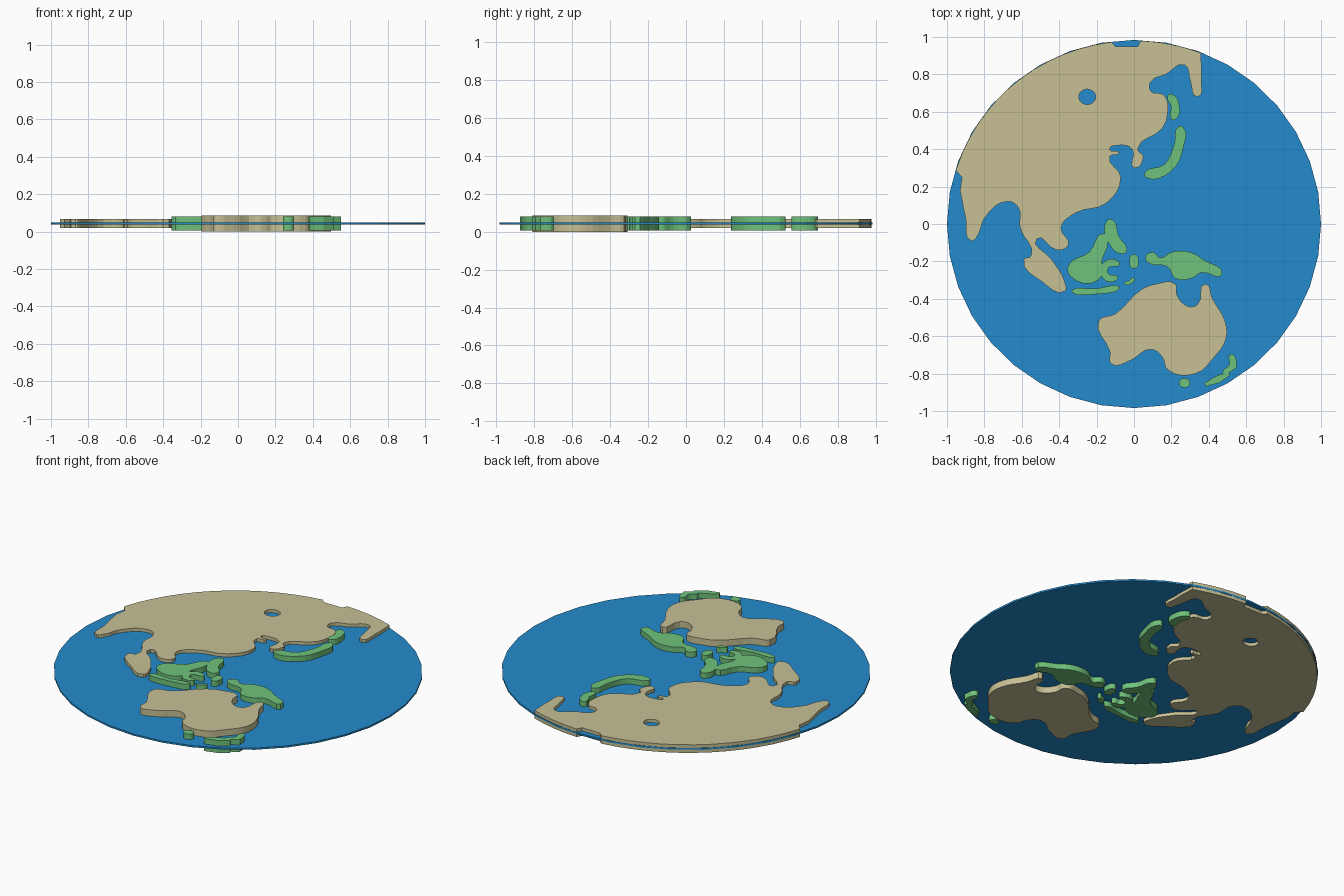
import bpy
import bmesh
import math
from mathutils import Vector

UNIT = 0.01          # outlines are written in hundredths
MIDDLE = 0.043       # height of the ocean sheet's middle
SQUASH = 0.984       # the disc is very slightly oval

cube = bpy.data.objects.get("Cube")
if cube:
    bpy.data.objects.remove(cube, do_unlink=True)


def make_material(name, red, green, blue):
    material = bpy.data.materials.new(name)
    material.use_nodes = True
    colour = (red, green, blue, 1)
    material.diffuse_color = colour
    material.node_tree.nodes["Principled BSDF"].inputs["Base Color"].default_value = colour
    return material


ocean_blue = make_material("ocean_blue", 0.017, 0.26, 0.61)
dry_tan = make_material("dry_tan", 0.57, 0.53, 0.3)
forest_green = make_material("forest_green", 0.16, 0.54, 0.2)


def arc(start, end, steps, centre=(0, 0), radius=(99.6, 98)):
    """Points along an oval between two angles in degrees."""
    points = []
    for step in range(steps):
        angle = math.radians(start + (end - start) * step / (steps - 1))
        points.append((centre[0] + radius[0] * math.cos(angle),
                       centre[1] + radius[1] * math.sin(angle)))
    return points


def blob(centre, radius):
    """A small round outline."""
    return arc(0, 300, 6, centre, radius)


def ribbon(half_width, *path):
    """A long island outline: a path with width, narrowed at both ends."""
    path = [Vector(point) for point in path]
    last = len(path) - 1
    left, right = [], []
    for index, point in enumerate(path):
        along = path[min(index + 1, last)] - path[max(index - 1, 0)]
        width = half_width * (0.5 if index in (0, last) else 1)
        offset = Vector((-along.y, along.x)).normalized() * width
        left.append(point + offset)
        right.append(point - offset)
    return left + right[::-1]


def add_outline(curve, outline):
    """Add a closed soft coastline; points near the rim stay sharp."""
    spline = curve.splines.new("BEZIER")
    spline.bezier_points.add(len(outline) - 1)
    spline.use_cyclic_u = True
    spline.resolution_u = 4
    for knot, (x, y) in zip(spline.bezier_points, outline):
        knot.co = (x * UNIT, y * UNIT, 0)
        kind = "VECTOR" if math.hypot(x, y) > 93 else "AUTO"
        knot.handle_left_type = knot.handle_right_type = kind


def is_left(point, line):
    """True when the point lies to the left of a directed line."""
    start, end = (Vector(p) * UNIT for p in line)
    along, across = end - start, point.to_2d() - start
    return along.x * across.y - along.y * across.x > 0


def make_land(name, outlines, half_height, base, cuts=(), is_green=None):
    """Extrude outlines through the ocean, then paint faces by a rule."""
    curve = bpy.data.curves.new(name + "_outline", "CURVE")
    curve.dimensions = "2D"
    curve.fill_mode = "BOTH"
    curve.extrude = half_height
    for outline in outlines:
        add_outline(curve, outline)
    helper = bpy.data.objects.new(name + "_outline", curve)
    bpy.context.collection.objects.link(helper)
    depsgraph = bpy.context.evaluated_depsgraph_get()
    mesh = bpy.data.meshes.new_from_object(helper.evaluated_get(depsgraph))
    bpy.data.objects.remove(helper, do_unlink=True)

    bm = bmesh.new()
    bm.from_mesh(mesh)
    bmesh.ops.remove_doubles(bm, verts=bm.verts, dist=0.0001)
    bmesh.ops.recalc_face_normals(bm, faces=bm.faces)
    for line in cuts:
        start, end = (Vector(p).to_3d() * UNIT for p in line)
        normal = (end - start).cross(Vector((0, 0, 1)))
        bmesh.ops.bisect_plane(bm, geom=bm.verts[:] + bm.edges[:] + bm.faces[:],
                               plane_co=start, plane_no=normal)
    bm.normal_update()
    for face in bm.faces:
        face.smooth = False
        face.material_index = int(bool(is_green and is_green(face)))
    bm.to_mesh(mesh)
    bm.free()

    mesh.materials.clear()
    mesh.materials.append(base)
    if is_green:
        mesh.materials.append(forest_green)
    mesh.name = name
    land = bpy.data.objects.new(name, mesh)
    land.location.z = MIDDLE
    bpy.context.collection.objects.link(land)


def make_island(name, outline):
    make_land(name, [outline], 0.037, forest_green)


# Ocean sheet
bpy.ops.mesh.primitive_cylinder_add(vertices=36, radius=1, depth=0.01,
                                    location=(0, 0, MIDDLE))
ocean = bpy.context.object
ocean.name = "ocean_disc"
ocean.scale.y = SQUASH
ocean.data.materials.append(ocean_blue)

# Large northern continent, with a lake hole and a green north-east
south_coast = [
    (-92, 25), (-93, 18), (-90, 3), (-87, -9), (-83, -5), (-80, 3), (-68, 12),
    (-62, 9), (-61, -2), (-55, -17), (-59, -19), (-49, -31), (-37, -36),
    (-37, -31), (-44, -19), (-52, -8), (-41, -14), (-35, -11), (-39, -2),
    (-31, 6), (-15, 11),
]
east_coast = [
    (-7, 25), (-13, 36), (-8, 38), (-13, 40), (-9, 42), (-1, 40), (0, 30),
    (5, 36), (2, 40), (15, 51), (18, 59), (16, 69), (9, 71), (9, 76), (17, 80),
    (27, 85), (30, 77), (34, 68), (36, 78),
]
inlet = [(2, 95), (-10, 95)]
continent = south_coast + east_coast + arc(69, 88, 5) + inlet + arc(97, 163, 14)
lake = blob((-25, 68), (4.5, 4))
north_cuts = [((-12, 98), (-5, 84)), ((-5, 84), (12, 76))]


def north_green(face):
    centre = face.calc_center_median()
    return all(is_left(centre, line) for line in north_cuts)


make_land("northern_continent", [continent, lake], 0.024, dry_tan,
          north_cuts, north_green)

# Southern continent, green in the south-east and on its eastern cliffs
southern = [
    (-19, -52), (-10, -48), (4, -35), (12, -32), (22, -32), (23, -38),
    (29, -44), (34, -43), (38, -32), (42, -40), (49, -53), (49, -62),
    (43, -71), (33, -80), (18, -78), (15, -71), (9, -67), (-2, -73),
    (-12, -75), (-13, -68),
]
south_cuts = [((49, -62), (33, -72)), ((33, -72), (17, -76))]


def south_green(face):
    centre = face.calc_center_median()
    cliff = abs(face.normal.z) < 0.5 and face.normal.x > 0
    return cliff or any(is_left(centre, line) for line in south_cuts)


make_land("southern_continent", [southern], MIDDLE, dry_tan, south_cuts, south_green)

# Broad green islands
make_island("large_jungle_island", [
    (-16, -5), (-14, -10), (-17, -19), (-19, -30), (-34, -28), (-35, -22),
    (-24, -15)])
make_island("bird_shaped_island", [
    (6, -18), (10, -15), (14, -18), (20, -15), (30, -15), (37, -19),
    (47, -27), (36, -26), (31, -29), (22, -29), (18, -23), (8, -21)])
make_island("spice_island", blob((0, -20), (2.5, 4)))
make_island("round_southern_island", blob((27, -85), (3, 2.5)))

# Long green islands
make_island("northern_jungle_island", ribbon(3.2, (-13, 2), (-11, -8), (-5, -15)))
make_island("hooked_island", ribbon(2, (-8, -21), (-15, -22), (-15, -28), (-9, -29)))
make_island("long_southern_island", ribbon(1.5, (-33, -36), (-20, -36), (-8, -34)))
make_island("small_southern_island", ribbon(1, (-5, -32), (-2, -31), (0, -29)))
make_island("narrow_northern_island", ribbon(2.3, (19, 69), (22, 63), (21, 56)))
make_island("curved_eastern_island",
            ribbon(2.6, (25, 52), (24, 42), (18, 30), (6, 26)))
make_island("far_south_island", ribbon(2, (51, -80), (45, -83), (38, -86)))
make_island("far_south_upper_island", ribbon(2.2, (52, -70), (53, -76), (48, -80)))
